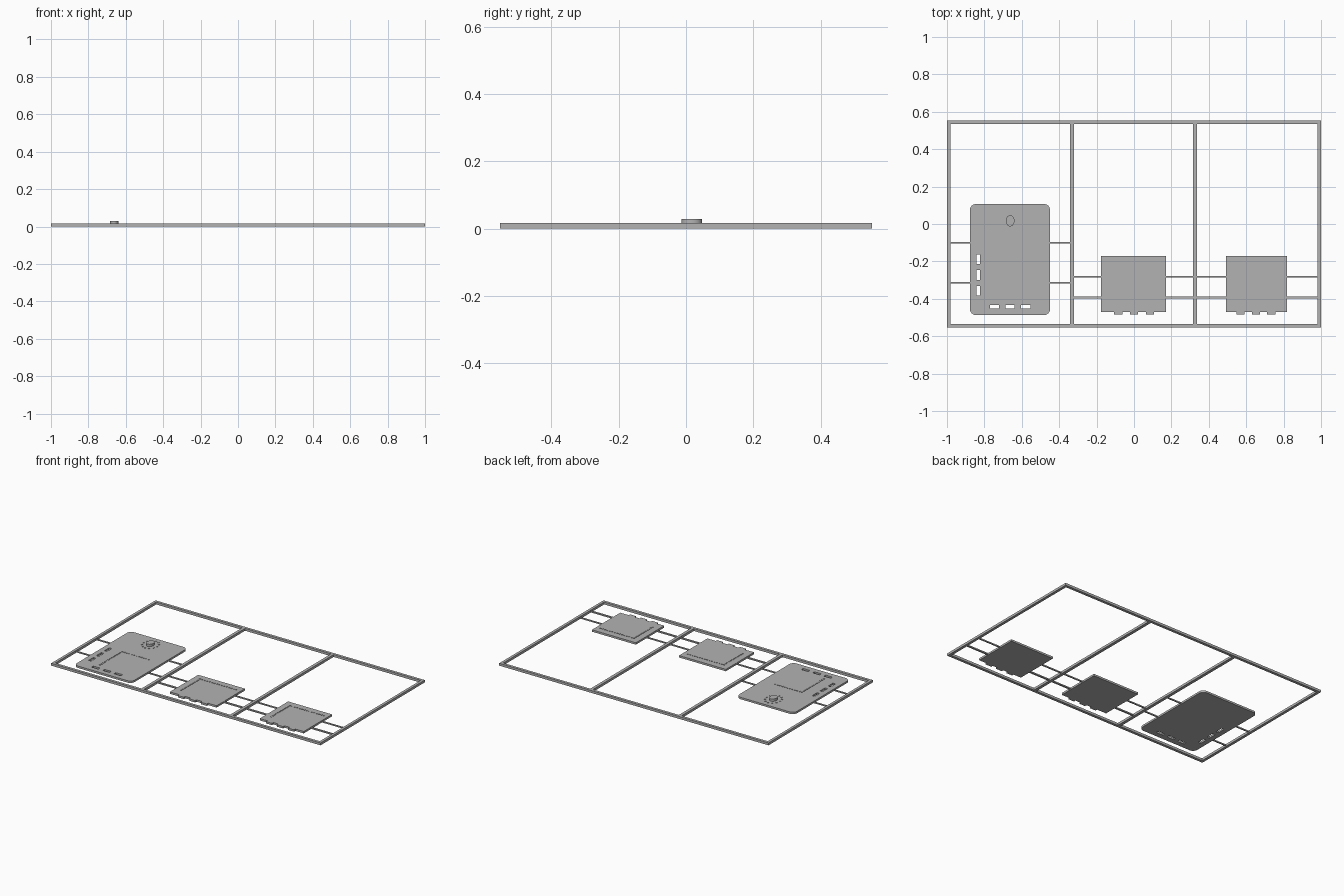
import bpy, math

cube = bpy.data.objects.get("Cube")
if cube:
    bpy.data.objects.remove(cube, do_unlink=True)

grey = bpy.data.materials.new("plain grey")
grey.use_nodes = True
colour = (0.45, 0.45, 0.45, 1)
grey.diffuse_color = colour
grey.node_tree.nodes["Principled BSDF"].inputs["Base Color"].default_value = colour


def rect(x0, x1, y0, y1):
    return [(x0, y0), (x1, y0), (x1, y1), (x0, y1)]


def rounded(x0, x1, y0, y1, r, steps=6):
    corners = [(x1 - r, y1 - r), (x0 + r, y1 - r), (x0 + r, y0 + r), (x1 - r, y0 + r)]
    return [(cx + r * math.cos(a), cy + r * math.sin(a))
            for i, (cx, cy) in enumerate(corners)
            for a in [(i + k / steps) * math.pi / 2 for k in range(steps + 1)]]


def ellipse(cx, cy, rx, ry, n):
    return [(cx + rx * math.cos(i * math.tau / n), cy + ry * math.sin(i * math.tau / n))
            for i in range(n)]


def slab(name, loops, z0, z1, smooth=False):
    """Extrude flat outlines between two heights; inner loops become holes."""
    curve = bpy.data.curves.new(name, 'CURVE')
    curve.dimensions = '2D'
    curve.fill_mode = 'BOTH'
    curve.extrude = (z1 - z0) / 2
    for pts in loops:
        s = curve.splines.new('POLY')
        s.points.add(len(pts) - 1)
        for p, (x, y) in zip(s.points, pts):
            p.co = (x, y, 0, 1)
        s.use_cyclic_u = True
    ob = bpy.data.objects.new(name, curve)
    ob.location.z = (z0 + z1) / 2
    bpy.context.collection.objects.link(ob)
    bpy.ops.object.select_all(action='DESELECT')
    ob.select_set(True)
    bpy.context.view_layer.objects.active = ob
    bpy.ops.object.convert(target='MESH')
    ob = bpy.context.object
    ob.data.materials.clear()
    ob.data.materials.append(grey)
    if smooth:
        bpy.ops.object.shade_smooth_by_angle()
    else:
        bpy.ops.object.shade_flat()
    return ob


FRAME_TOP, PLATE_TOP, PIP_TOP = 0.016, 0.013, 0.016
HALF_Y, BAR = 0.553, 0.018

# Outer frame with three open bays
bays = [(-1 + BAR, -0.342), (-0.322, 0.316), (0.336, 1 - BAR)]
slab("frame", [rect(-1, 1, -HALF_Y, HALF_Y)]
     + [rect(a, b, -HALF_Y + BAR, HALF_Y - BAR) for a, b in bays], 0, FRAME_TOP)

# Large control panel with through slots
side_slots = [rect(-0.842, -0.823, y - 0.026, y + 0.026) for y in (-0.189, -0.273, -0.357)]
front_slots = [rect(x - 0.025, x + 0.025, -0.452, -0.433) for x in (-0.746, -0.663, -0.579)]
slab("control_panel", [rounded(-0.877, -0.449, -0.487, 0.107, 0.032)]
     + side_slots + front_slots, 0, PLATE_TOP)

# Dial and the ring of pips around it
slab("dial", [ellipse(-0.662, 0.017, 0.023, 0.03, 32)], PLATE_TOP, 0.029, smooth=True)
ring = ellipse(-0.662, 0.017, 0.05, 0.058, 12)
slab("dial_pips", [rect(x - 0.004, x + 0.004, y - 0.004, y + 0.004) for x, y in ring],
     PLATE_TOP, PIP_TOP)


# L-shaped rows of small raised pips
def pip_row(name, x0, x1, y0, y1, step=0.018):
    row = [(x0 + i * step, y1) for i in range(int((x1 - x0) / step) + 1)]
    row += [(x0, y1 - i * step) for i in range(1, int((y1 - y0) / step) + 1)]
    slab(name, [rect(x - 0.004, x + 0.004, y - 0.003, y + 0.003) for x, y in row],
         PLATE_TOP, PIP_TOP)


pip_row("control_panel_pips", -0.745, -0.53, -0.40, -0.165)


# Small plates with three front tabs
def tabbed_plate(name, x0, x1, tabs):
    back, front, tip = -0.171, -0.471, -0.485
    pts = [(x0, back), (x0, front)]
    for t in tabs:
        pts += [(t - 0.022, front), (t - 0.022, tip), (t + 0.022, tip), (t + 0.022, front)]
    pts += [(x1, front), (x1, back)]
    slab(name, [pts], 0, PLATE_TOP)
    pip_row(name + "_pips", x0 + 0.045, x1 - 0.025, front + 0.04, back - 0.045)


tabbed_plate("middle_plate", -0.176, 0.171, (-0.084, 0, 0.086))
tabbed_plate("left_plate", 0.492, 0.818, (0.57, 0.652, 0.734))

# Thin rods holding each plate in its bay
spans = [(-0.877, -0.449), (-0.176, 0.171), (0.492, 0.818)]
levels = [((-0.099, 0.004), (-0.313, 0.004))] + [((-0.281, 0.004), (-0.393, 0.006))] * 2
for label, (a, b), (p, q), rods in zip(("right", "middle", "left"), bays, spans, levels):
    for where, (y, r) in zip(("back", "front"), rods):
        slab(f"{label}_bay_{where}_rods",
             [rect(a, p, y - r, y + r), rect(q, b, y - r, y + r)], 0.004, 0.012)
